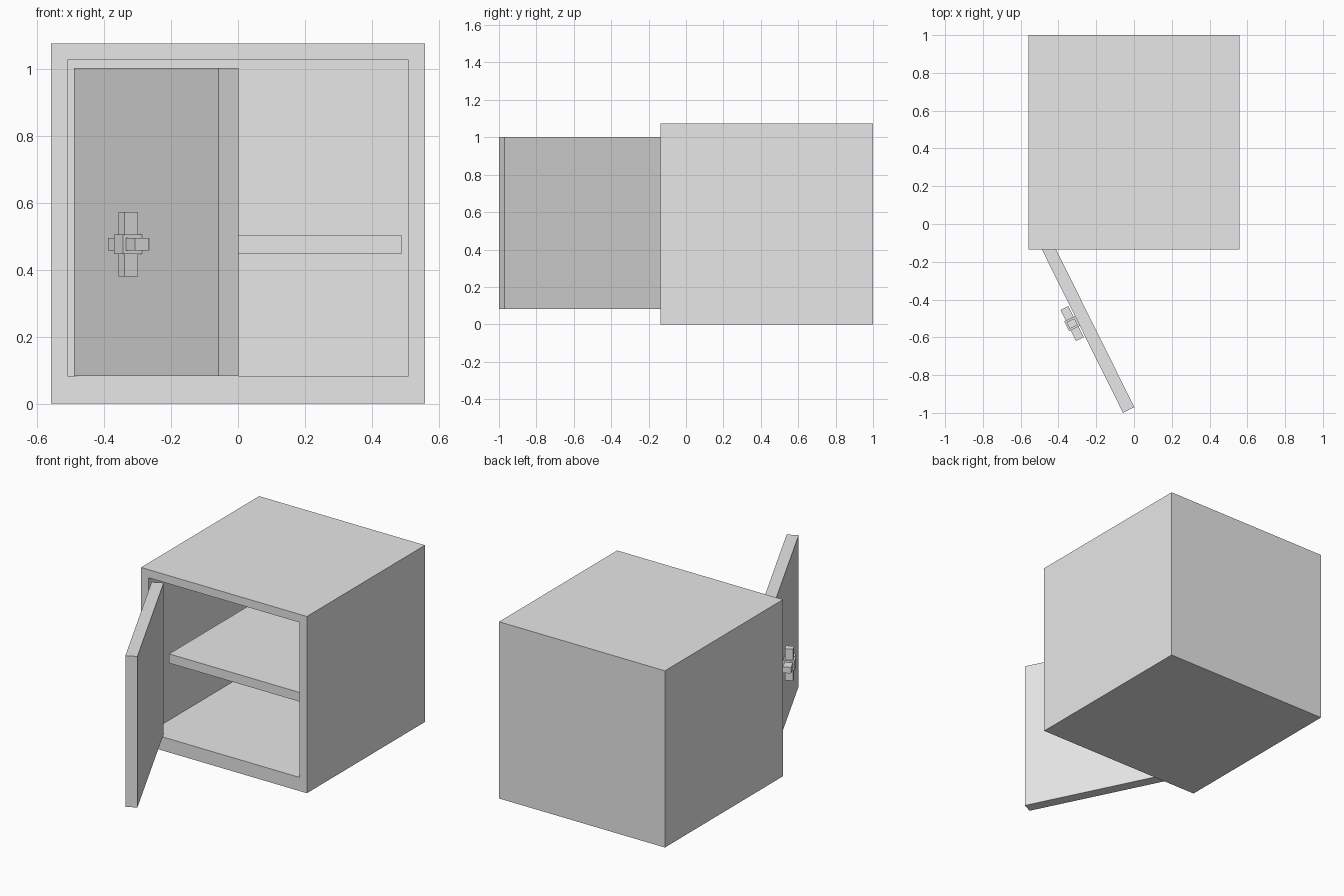
import bpy
import bmesh
from mathutils import Matrix, Vector

cube = bpy.data.objects.get("Cube")
if cube:
    bpy.data.objects.remove(cube, do_unlink=True)

# Single plain colour
GREY = (0.8, 0.8, 0.8, 1.0)
grey = bpy.data.materials.new("light grey")
grey.use_nodes = True
grey.diffuse_color = GREY
grey.node_tree.nodes["Principled BSDF"].inputs["Base Color"].default_value = GREY


def box_mesh(low, high):
    """Box between two opposite corners."""
    low, high = Vector(low), Vector(high)
    bm = bmesh.new()
    bmesh.ops.create_cube(bm, size=1)
    bmesh.ops.scale(bm, vec=high - low, verts=bm.verts)
    bmesh.ops.translate(bm, vec=(low + high) / 2, verts=bm.verts)
    return bm


def add_part(name, bm, matrix=Matrix()):
    mesh = bpy.data.meshes.new(name)
    bm.to_mesh(mesh)
    bm.free()
    mesh.materials.append(grey)
    obj = bpy.data.objects.new(name, mesh)
    obj.matrix_world = matrix
    bpy.context.collection.objects.link(obj)
    return obj


# Cabinet shell: inset the front face, then push it back to hollow the inside
WALL = 0.07
FRONT, BACK = -0.135, 1.0
SILL = 0.083
bm = box_mesh((-0.558, FRONT, 0), (0.558, BACK, 1.075))
bm.normal_update()
front = min(bm.faces, key=lambda f: f.calc_center_median().y)
bmesh.ops.inset_individual(bm, faces=[front], thickness=WALL)
for v in front.verts:
    if v.co.z < 0.5:
        v.co.z = SILL
pushed = bmesh.ops.extrude_discrete_faces(bm, faces=[front])["faces"][0]
bmesh.ops.translate(bm, vec=(0, BACK - WALL - FRONT, 0), verts=pushed.verts)
add_part("cabinet_shell", bm)

# Shelf, set back from the front
add_part("shelf", box_mesh((-0.488, 0.035, 0.447), (0.488, BACK - WALL, 0.503)))

# Open door: local x runs along the door, local y goes into its thickness
along = Vector((0.432, -0.87, 0)).normalized()
inward = Vector((-along.y, along.x, 0))
hinge = Vector((-0.49, -0.13, 0))
swing = Matrix((along, inward, (0, 0, 1))).transposed().to_4x4()
swing.translation = hinge
add_part("door", box_mesh((0, 0, SILL), (0.971, 0.067, 1.002)), swing)

# Cross handle on the outside of the door: sizes are along, out, up
handle = Vector((0.428, -0.031, 0.476))
for name, size in (
    ("handle_hub", (0.058, 0.066, 0.058)),
    ("handle_cross_bar", (0.183, 0.046, 0.037)),
    ("handle_upright_bar", (0.04, 0.046, 0.193)),
):
    half = Vector(size) / 2
    add_part(name, box_mesh(handle - half, handle + half), swing)
